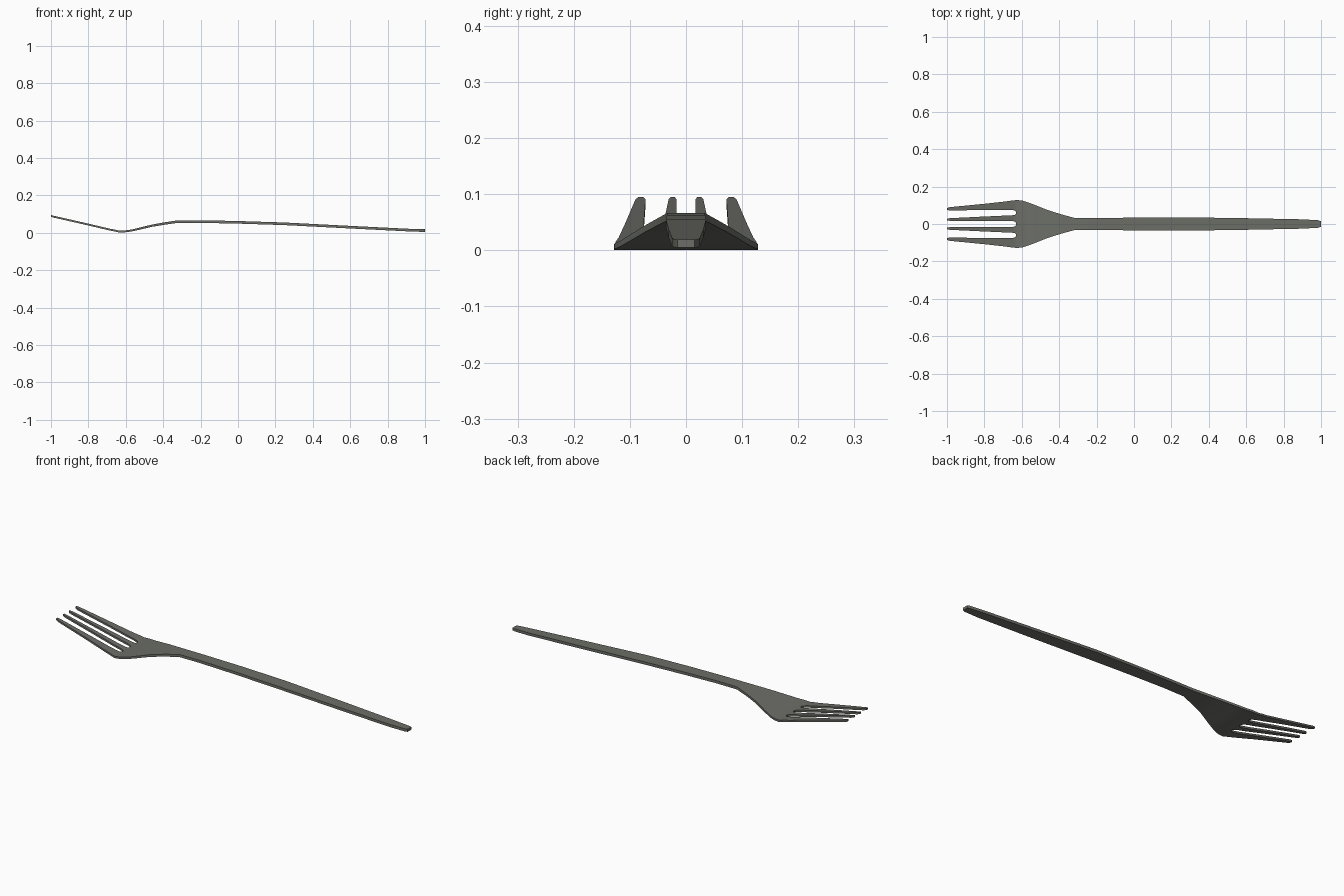
import bpy, bmesh

if "Cube" in bpy.data.objects:
    bpy.data.objects.remove(bpy.data.objects["Cube"])

# Handle and neck: x, centre height, half width
BODY = [
    (1.0, 0.012, 0.015), (0.985, 0.012, 0.020), (0.9, 0.015, 0.025),
    (0.6, 0.030, 0.031), (0.25, 0.048, 0.036), (0.0, 0.056, 0.034),
    (-0.2, 0.060, 0.032), (-0.32, 0.060, 0.033), (-0.39, 0.050, 0.052),
    (-0.46, 0.038, 0.074), (-0.53, 0.021, 0.102), (-0.57, 0.012, 0.117),
    (-0.60, 0.008, 0.126),
]
# Tines: x, centre height, then inner tine edges and outer tine edges
TINES = [
    (-0.630, 0.0060, 0.006, 0.054, 0.066, 0.128),
    (-0.637, 0.0065, 0.013, 0.049, 0.072, 0.127),
    (-0.655, 0.011, 0.017, 0.046, 0.076, 0.125),
    (-0.69, 0.018, 0.017, 0.045, 0.076, 0.120),
    (-0.80, 0.044, 0.017, 0.040, 0.075, 0.108),
    (-0.985, 0.086, 0.017, 0.031, 0.072, 0.090),
    (-1.0, 0.090, 0.020, 0.027, 0.076, 0.085),
]


def thickness(x):
    t = min(max((x + 0.6) / 0.3, 0), 1)
    return 0.010 + 0.004 * t


rows = [(x, z, [w * f for f in (0.06, 0.41, 0.52, 1)]) for x, z, w in BODY]
rows += [(r[0], r[1], list(r[2:])) for r in TINES]

bm = bmesh.new()
grid = []
for x, z, half in rows:
    ys = [-y for y in reversed(half)] + half
    grid.append([bm.verts.new((x, y, z + thickness(x) / 2)) for y in ys])

# Sheet of faces, leaving out the three slots between the tines
for i in range(len(grid) - 1):
    for j in range(7):
        if i >= len(BODY) and j in (1, 3, 5):
            continue
        bm.faces.new((grid[i][j], grid[i][j + 1], grid[i + 1][j + 1], grid[i + 1][j]))

# Give the sheet its thickness downwards
sheet = bm.faces[:]
out = bmesh.ops.extrude_face_region(bm, geom=sheet, use_keep_orig=True)
for v in out["geom"]:
    if isinstance(v, bmesh.types.BMVert):
        v.co.z -= thickness(v.co.x)
bmesh.ops.recalc_face_normals(bm, faces=bm.faces[:])

mesh = bpy.data.meshes.new("fork")
bm.to_mesh(mesh)
bm.free()
fork = bpy.data.objects.new("fork", mesh)
bpy.context.collection.objects.link(fork)

# Dark steel
steel = bpy.data.materials.new("dark steel")
steel.diffuse_color = (0.15, 0.155, 0.135, 1)
steel.use_nodes = True
steel.node_tree.nodes["Principled BSDF"].inputs["Base Color"].default_value = steel.diffuse_color
mesh.materials.append(steel)

bpy.context.view_layer.objects.active = fork
fork.select_set(True)
bpy.ops.object.shade_smooth_by_angle(angle=0.5)
